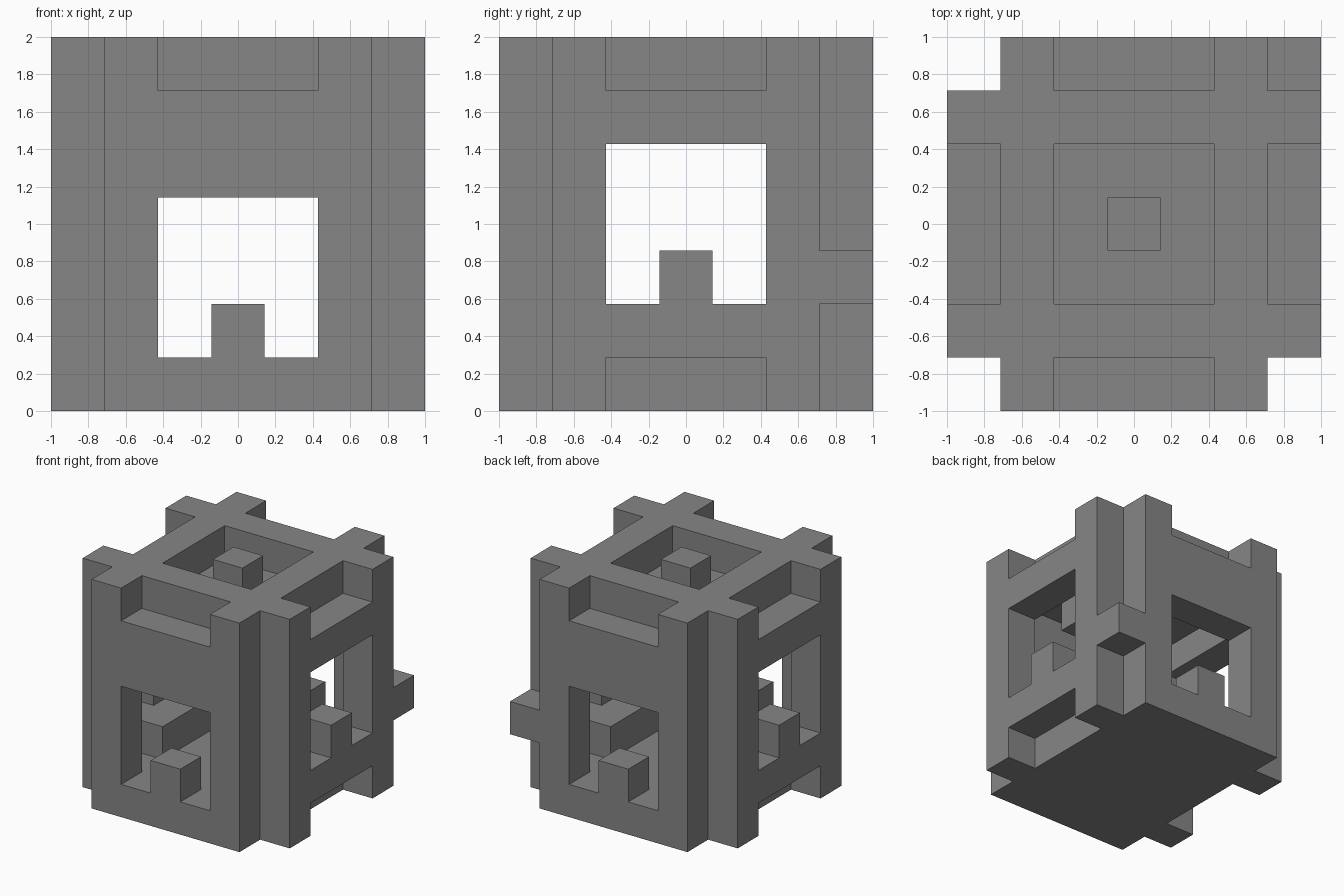
import bpy
import bmesh
from mathutils import Vector

N = 7            # cells along each side
CELL = 2 / N
cells = set()


def block(xs, ys, zs):
    """Set of grid cells in an inclusive range on each axis."""
    return {(x, y, z)
            for x in range(xs[0], xs[1] + 1)
            for y in range(ys[0], ys[1] + 1)
            for z in range(zs[0], zs[1] + 1)}


old = bpy.data.objects.get("Cube")
if old:
    bpy.data.objects.remove(old, do_unlink=True)

WIDE, MID, ONE = (1, 5), (2, 4), (3, 3)

# Base plate and top frame
cells |= block(WIDE, WIDE, (0, 0))
cells |= block(WIDE, WIDE, (6, 6)) - block(MID, MID, (6, 6))

# Sunken slab under the top opening, with its post
cells |= block(MID, MID, (5, 5)) | block(ONE, ONE, (6, 6))

for side in (0, 6):
    edge = (side, side)
    # Front and back walls: top notch, window, and a stub on the sill
    cells |= block(WIDE, edge, (0, 6))
    cells -= block(MID, edge, (6, 6)) | block(MID, edge, (1, 3))
    cells |= block(ONE, edge, (1, 1))
    # Side walls: notches above and below, window, and a stub on the sill
    cells |= block(edge, WIDE, (0, 6))
    cells -= (block(edge, MID, (0, 0)) | block(edge, MID, (6, 6))
              | block(edge, MID, (2, 4)))
    cells |= block(edge, ONE, (2, 2))
    # Inner ledge behind each side sill
    inner = abs(side - 1)
    cells |= block((inner, inner), MID, (1, 1))

# Single corner peg
cells |= block((6, 6), (6, 6), (2, 2))

# Skin the filled cells with their exposed faces only
bm = bmesh.new()
for cell in sorted(cells):
    for axis in range(3):
        for sign in (-1, 1):
            step = [0, 0, 0]
            step[axis] = sign
            if tuple(a + b for a, b in zip(cell, step)) in cells:
                continue
            normal = Vector(step)
            u = Vector([float(i == (axis + 1) % 3) for i in range(3)])
            v = normal.cross(u)
            middle = Vector(cell) + Vector((0.5, 0.5, 0.5)) + normal / 2
            corners = [middle + (a * u + b * v) / 2
                       for a, b in ((-1, -1), (1, -1), (1, 1), (-1, 1))]
            bm.faces.new([bm.verts.new((p.x * CELL - 1, p.y * CELL - 1, p.z * CELL))
                          for p in corners])
bmesh.ops.remove_doubles(bm, verts=bm.verts[:], dist=0.001)
bmesh.ops.dissolve_limit(bm, angle_limit=0.01, verts=bm.verts[:], edges=bm.edges[:])

mesh = bpy.data.meshes.new("hollow_block_frame")
bm.to_mesh(mesh)
bm.free()

# Plain grey
grey = bpy.data.materials.new("plain_grey")
grey.use_nodes = True
colour = (0.24, 0.24, 0.24, 1)
grey.diffuse_color = colour
grey.node_tree.nodes["Principled BSDF"].inputs["Base Color"].default_value = colour
mesh.materials.append(grey)

frame = bpy.data.objects.new("hollow_block_frame", mesh)
bpy.context.collection.objects.link(frame)
